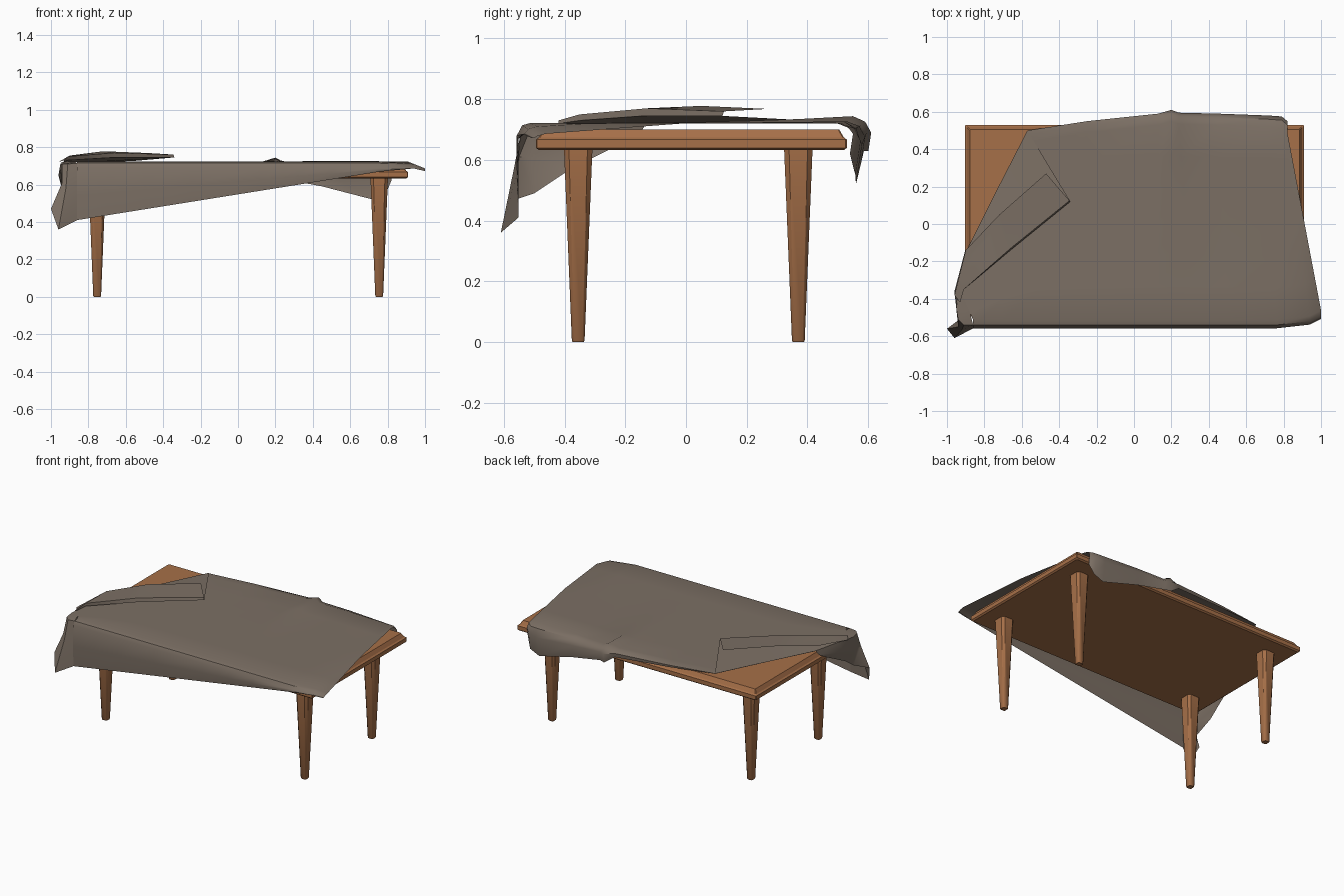
import bpy
import math

cube = bpy.data.objects.get("Cube")
if cube:
    bpy.data.objects.remove(cube, do_unlink=True)


def make_material(name, colour):
    mat = bpy.data.materials.new(name)
    mat.use_nodes = True
    mat.diffuse_color = (*colour, 1)
    shader = next(n for n in mat.node_tree.nodes if n.type == "BSDF_PRINCIPLED")
    shader.inputs["Base Color"].default_value = (*colour, 1)
    shader.inputs["Roughness"].default_value = 0.8
    return mat


wood = make_material("warm wood", (0.38, 0.16, 0.065))
fabric = make_material("grey brown fabric", (0.2, 0.16, 0.128))


def loft(name, rows, material, closed=False, angle=40):
    """Skin a list of equally long point rows; closed rows become a capped solid."""
    n = len(rows[0])
    verts = [p for row in rows for p in row]
    faces = []
    for i in range(len(rows) - 1):
        for j in range(n if closed else n - 1):
            k = (j + 1) % n
            quad = [i * n + j, (i + 1) * n + j, (i + 1) * n + k, i * n + k]
            faces.append(quad[::-1] if closed else quad)
    if closed:
        faces.append(list(range(n))[::-1])
        faces.append([len(verts) - n + j for j in range(n)])
    mesh = bpy.data.meshes.new(name)
    mesh.from_pydata(verts, [], faces)
    mesh.materials.append(material)
    obj = bpy.data.objects.new(name, mesh)
    bpy.context.collection.objects.link(obj)
    bpy.ops.object.select_all(action="DESELECT")
    obj.select_set(True)
    bpy.context.view_layer.objects.active = obj
    bpy.ops.object.shade_smooth_by_angle(angle=math.radians(angle))
    return obj


def ring(cx, cy, hx, hy, cut, z):
    """Counter-clockwise rectangle with cut corners."""
    a, b = hx - cut, hy - cut
    outline = [(hx, -b), (hx, b), (a, hy), (-a, hy),
               (-hx, b), (-hx, -b), (-a, -hy), (a, -hy)]
    return [(cx + x, cy + y, z) for x, y in outline]


# Table top with a bevelled upper rim
rim = [(0.01, 0.632), (0, 0.64), (0, 0.667), (0.01, 0.674), (0.025, 0.7)]
loft("table_top", [ring(0.003, 0.018, 0.906 - inset, 0.512 - inset, 0.004, z)
                   for inset, z in rim], wood, closed=True, angle=20)

# Tapered legs with chamfered corners
for x, side in ((-0.753, "right"), (0.755, "left")):
    for y, end in ((-0.355, "front"), (0.37, "back")):
        loft(f"{end}_{side}_leg",
             [ring(x, y, half, half, half * 0.35, z)
              for half, z in ((0.018, 0), (0.021, 0.005), (0.047, 0.64))],
             wood, closed=True)

# Main sheet: stations run along x, each one goes from front hem to back hem
# (front x, back x, back y, back hem z, wrinkle height)
TOP = 0.722
stations = [
    (-0.86, -0.93, -0.3, 0.72, 0), (-0.82, -0.89, -0.13, 0.72, 0),
    (-0.7, -0.72, 0.2, 0.72, 0), (-0.5, -0.57, 0.5, 0.72, 0),
    (-0.25, -0.25, 0.55, 0.7, 0), (0.12, 0.13, 0.59, 0.68, 0),
    (0.24, 0.2, 0.61, 0.63, 0.022), (0.32, 0.24, 0.595, 0.63, 0),
    (0.5, 0.45, 0.59, 0.59, 0.005), (0.76, 0.72, 0.58, 0.52, 0.005),
    (0.94, 0.79, 0.575, 0.55, 0), (1.0, 0.82, 0.55, 0.62, 0),
]


def sheet_row(xf, xb, yb, hem_back, lift):
    yf = -0.552 + 0.5 * max(0, xf - 0.9)
    hem_front = 0.41 + 0.16 * (xf + 0.86)
    bend = max(0.69, hem_front)
    row = [(xf, yf, hem_front), (xf, yf - 0.006, (hem_front + bend) / 2),
           (xf, yf, bend), (xf, yf + 0.012, TOP - 0.008), (xf, yf + 0.04, TOP)]
    y0, y1 = yf + 0.04, yb - 0.06
    for i in range(1, 7):
        t = i / 6
        row.append((xf + (xb - xf) * t, y0 + (y1 - y0) * t, TOP + lift * t ** 3))
    row.append((xb, yb - 0.02, TOP + lift * 0.6 - (TOP - hem_back) * 0.1))
    row.append((xb, yb, TOP - (TOP - hem_back) * 0.35))
    row.append((xb, yb - (TOP - hem_back) * 0.1, hem_back))
    # the free front corner droops past the table edge
    return [(x, y, z - 0.4 * max(0, x - 0.91)) for x, y, z in row]


loft("cloth_sheet", [sheet_row(*s) for s in stations], fabric)

# Corner drape hanging over the front right corner: hem, middle, top
drape = [
    [(-0.91, -0.2, 0.66), (-0.905, -0.15, 0.69), (-0.89, -0.13, TOP)],
    [(-0.94, -0.38, 0.57), (-0.96, -0.36, 0.65), (-0.93, -0.3, TOP)],
    [(-0.92, -0.5, 0.49), (-0.945, -0.5, 0.61), (-0.95, -0.45, 0.71)],
    [(-1.0, -0.56, 0.47), (-0.94, -0.55, 0.61), (-0.94, -0.51, 0.71)],
    [(-0.96, -0.61, 0.36), (-0.92, -0.565, 0.58), (-0.91, -0.54, 0.71)],
    [(-0.86, -0.552, 0.41), (-0.86, -0.558, 0.55), (-0.86, -0.54, 0.714)],
]
loft("cloth_corner_drape", drape, fabric)

# Shoulder closing the sheet above the drape
shoulder = [[(-0.93, -0.3, TOP), (-0.95, -0.45, 0.71), (-0.94, -0.51, 0.71),
             (-0.91, -0.54, 0.71)],
            [(-0.93, -0.3, TOP), (-0.88, -0.45, TOP), (-0.87, -0.5, TOP),
             (-0.86, -0.54, 0.714)]]
loft("cloth_shoulder", shoulder[::-1], fabric)

# Turned-back corner: crease, rolled edge below, rolled edge above, inner edge
flap = [
    [(-0.95, -0.42, 0.715), (-0.93, -0.42, 0.72), (-0.93, -0.42, 0.73), (-0.96, -0.38, 0.72)],
    [(-0.89, -0.13, TOP), (-0.91, -0.35, 0.73), (-0.91, -0.35, 0.75), (-0.9, -0.14, 0.755)],
    [(-0.75, 0.15, TOP), (-0.66, -0.14, 0.745), (-0.66, -0.13, 0.77), (-0.72, 0.05, 0.778)],
    [(-0.57, 0.5, 0.725), (-0.34, 0.12, 0.745), (-0.345, 0.125, 0.76), (-0.47, 0.27, 0.768)],
]
loft("cloth_folded_corner", flap, fabric)
